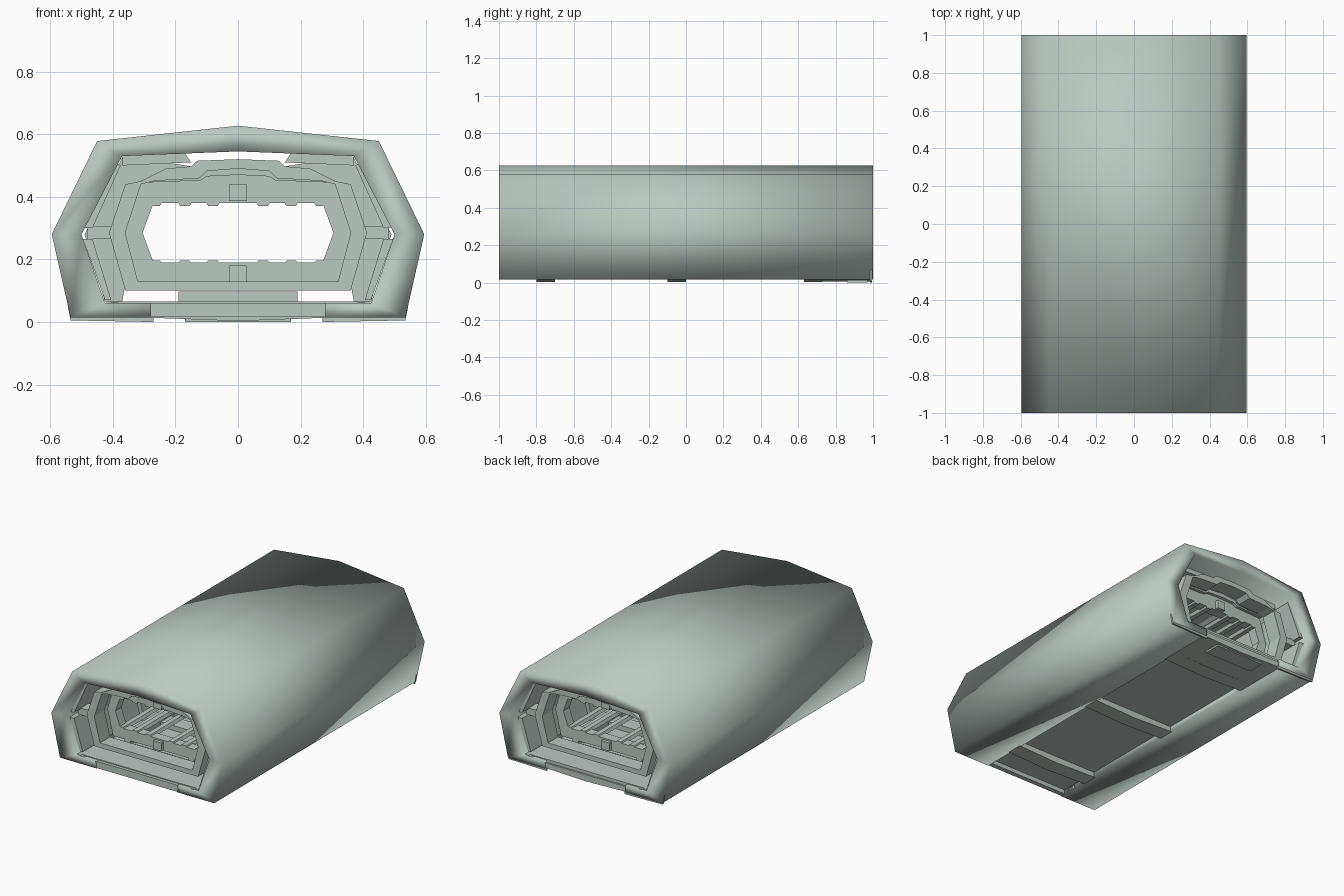
import bpy, bmesh

if "Cube" in bpy.data.objects:
    bpy.data.objects.remove(bpy.data.objects["Cube"])

paint = bpy.data.materials.new("pale_green_metal")
paint.diffuse_color = (.50, .58, .54, 1)
paint.use_nodes = True
paint.node_tree.nodes["Principled BSDF"].inputs["Base Color"].default_value = paint.diffuse_color

def finish(name, bm, smooth=None):
    bmesh.ops.recalc_face_normals(bm, faces=bm.faces)
    me = bpy.data.meshes.new(name)
    bm.to_mesh(me)
    bm.free()
    me.materials.append(paint)
    ob = bpy.data.objects.new(name, me)
    bpy.context.collection.objects.link(ob)
    if smooth == "all":
        me.shade_smooth()
    return ob

def full(half):
    # right half listed top to bottom -> whole outline from bottom right over the top to bottom left
    return half[::-1] + [(-x, z) for x, z in half if x > 0]

def ring(name, outer, inner, y0, y1, closed=True, smooth=None):
    """Band between two matching outlines, extruded along y."""
    bm = bmesh.new()
    o, i = full(outer), full(inner)
    n = len(o)
    rows = [[bm.verts.new((x, y, z)) for x, z in loop]
            for loop, y in ((o, y0), (o, y1), (i, y1), (i, y0))]
    for k in range(n if closed else n - 1):
        m = (k + 1) % n
        for r in range(4):
            a, b = rows[r], rows[(r + 1) % 4]
            bm.faces.new((a[k], a[m], b[m], b[k]))
    if not closed:
        for k in (0, n - 1):
            bm.faces.new([row[k] for row in rows])
    return finish(name, bm, smooth)

def prism(name, pts, y0, y1, mirror=False):
    """Solid outline extruded along y, optionally mirrored to both sides."""
    bm = bmesh.new()
    for s in ((1, -1) if mirror else (1,)):
        a = [bm.verts.new((s * x, y0, z)) for x, z in pts]
        b = [bm.verts.new((s * x, y1, z)) for x, z in pts]
        bm.faces.new(a)
        bm.faces.new(b[::-1])
        for k in range(len(pts)):
            m = (k + 1) % len(pts)
            bm.faces.new((a[k], b[k], b[m], a[m]))
    return finish(name, bm)

def box(name, x0, x1, y0, y1, z0, z1, mirror=False):
    return prism(name, [(x0, z0), (x1, z0), (x1, z1), (x0, z1)], y0, y1, mirror)

# Outer hull, open along the underside
ring("outer_hull",
     [(0, .627), (.45, .578), (.595, .28), (.535, .015), (.28, .015)],
     [(0, .545), (.37, .53), (.50, .28), (.425, .06), (.28, .06)],
     -1, 1, closed=False, smooth="all")

# Floor deck, raised walkway and underside cross bars
box("floor_deck", -.42, .42, -.98, .98, .045, .065)
box("front_sill", -.29, .29, -1, -.97, .018, .06)
box("raised_walkway", -.19, .19, -.75, .75, .065, .097)
for y in (.68, -.05, -.75):
    prism("underside_bar", [(-.29, .014), (0, .003), (.29, .014), (.29, .045), (-.29, .045)],
          y - .05, y + .05)
prism("rear_underside_plate", [(-.29, .014), (0, .005), (.29, .014), (.29, .046), (-.29, .046)], .73, .99)
box("rear_underside_panel", -.17, .17, .86, .97, 0, .012)

# Thin rear corner trim hugging the hull edge
prism("rear_corner_trim", [(.27, 0), (.535, .005), (.57, .19), (.55, .19), (.52, .018), (.27, .018)],
      .985, .995, mirror=True)

# Ceiling ducts between hull and inner frames
prism("ceiling_duct", [(.15, .51), (.37, .50), (.37, .535), (.17, .54)], -.85, .85, mirror=True)

# Large stepped frames, one at each end and repeated inside
frame_out = [(0, .52), (.13, .515), (.15, .497), (.23, .49), (.31, .45), (.36, .44),
             (.412, .285), (.36, .10)]
frame_in = [(0, .49), (.10, .482), (.125, .458), (.20, .455), (.27, .45), (.31, .44),
            (.36, .285), (.32, .13)]
for y in (-.86, -.43, 0, .43, .86):
    ring("stepped_frame", frame_out, frame_in, y - .05, y + .05)

# Corridor ceiling seen behind the stepped frames
ring("corridor_ceiling", [(0, .495), (.10, .487), (.125, .463), (.31, .452)],
     [(0, .47), (.10, .465), (.12, .452), (.31, .445)], -.80, .80, closed=False)

# Smaller hexagonal frames with a beam at top and bottom
hex_out = [(0, .49), (.10, .482), (.125, .455), (.31, .45), (.36, .285), (.32, .125)]
hex_in = [(0, .38), (.10, .38), (.125, .38), (.27, .38), (.305, .285), (.27, .19)]
for y in (-.75, -.25, .25, .75):
    ring("hex_frame", hex_out, hex_in, y - .03, y + .03)
for s in (-1, 1):
    y0, y1 = sorted((s * .78, s * .80))
    for z in (.413, .155):
        box("beam_block", -.028, .028, y0, y1, z - .026, z + .026)

# Long rails on the inner floor and ceiling
for x in (.08, .17, .265):
    prism("floor_rail", [(x - .025, .18), (x + .025, .18), (x + .015, .197), (x - .015, .197)],
          -.78, .78, mirror=True)
    prism("ceiling_rail", [(x - .025, .388), (x + .025, .388), (x + .015, .37), (x - .015, .37)],
          -.78, .78, mirror=True)
box("lower_side_beam", .20, .24, -.78, .78, .10, .17, mirror=True)

for s in (-1, 1):
    # Side bulkheads closing the gap between inner frames and hull
    y0, y1 = sorted((s * .70, s * .74))
    prism("side_bulkhead", [(.15, .497), (.23, .51), (.37, .525), (.49, .28), (.425, .065), (.37, .065),
                            (.36, .12), (.40, .285), (.31, .44)], y0, y1, mirror=True)
    # Angled wall pads, connecting struts and corner feet at the mouth
    y0, y1 = sorted((s * .76, s * .96))
    prism("upper_wall_pad", [(.375, .50), (.39, .51), (.495, .30), (.465, .30)], y0, y1, mirror=True)
    prism("lower_wall_pad", [(.465, .265), (.495, .265), (.425, .07), (.405, .07)], y0, y1, mirror=True)
    y0, y1 = sorted((s * .82, s * .90))
    box("side_strut", .395, .48, y0, y1, .265, .307, mirror=True)
    y0, y1 = sorted((s * .88, s * .995))
    prism("corner_foot", [(.28, .02), (.42, .02), (.42, .066), (.28, .05)], y0, y1, mirror=True)

# Long side wall panels of the inner corridor
prism("corridor_wall", [(.34, .43), (.36, .43), (.405, .285), (.36, .12), (.34, .12), (.385, .285)],
      -.80, .80, mirror=True)
